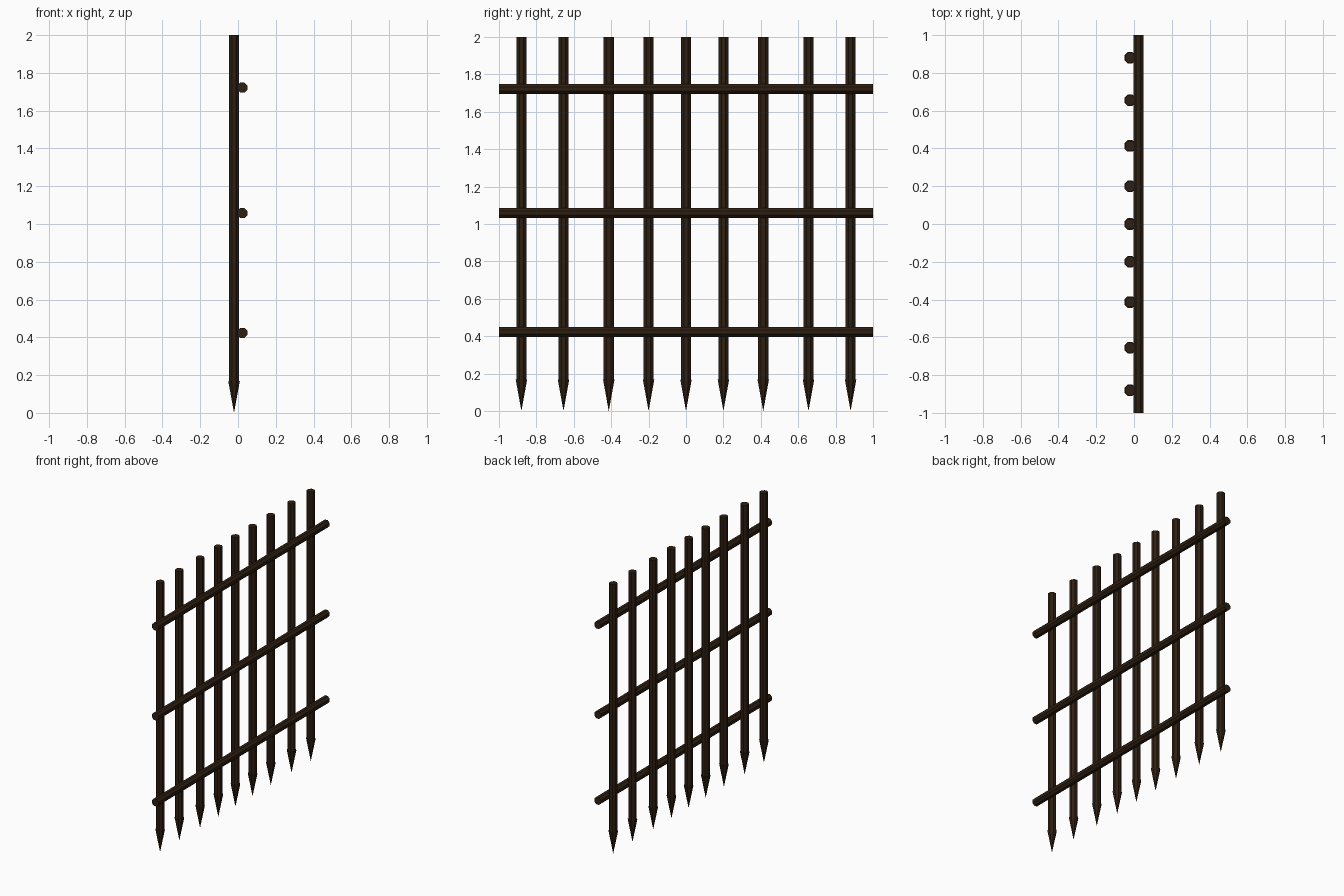
import bpy
from math import pi

if "Cube" in bpy.data.objects:
    bpy.data.objects.remove(bpy.data.objects["Cube"])

wood = bpy.data.materials.new("dark_wood")
wood.diffuse_color = (0.028, 0.014, 0.006, 1)
wood.use_nodes = True
wood.node_tree.nodes["Principled BSDF"].inputs["Base Color"].default_value = wood.diffuse_color
SIDES = 8
BAR_X, RAIL_X = -0.021, 0.023
TIP_Z = 0.168


def finish(name):
    obj = bpy.context.object
    obj.name = name
    obj.data.materials.append(wood)
    return obj


# Vertical bars, each with a spike pointing down
for i, y in enumerate((-0.88, -0.655, -0.413, -0.2, 0, 0.2, 0.413, 0.655, 0.88), 1):
    bpy.ops.mesh.primitive_cylinder_add(
        vertices=SIDES, radius=0.029, depth=2 - TIP_Z,
        location=(BAR_X, y, (2 + TIP_Z) / 2), rotation=(0, 0, pi / SIDES))
    finish(f"bar_{i}")
    bpy.ops.mesh.primitive_cone_add(
        vertices=SIDES, radius1=0.033, radius2=0, depth=TIP_Z,
        location=(BAR_X, y, TIP_Z / 2), rotation=(pi, 0, pi / SIDES))
    finish(f"spike_{i}")

# Horizontal rails fixed to the +x side of the bars
for i, z in enumerate((0.423, 1.058, 1.722), 1):
    bpy.ops.mesh.primitive_cylinder_add(
        vertices=SIDES, radius=0.029, depth=2,
        location=(RAIL_X, 0, z), rotation=(pi / 2, pi / SIDES, 0))
    finish(f"rail_{i}")
